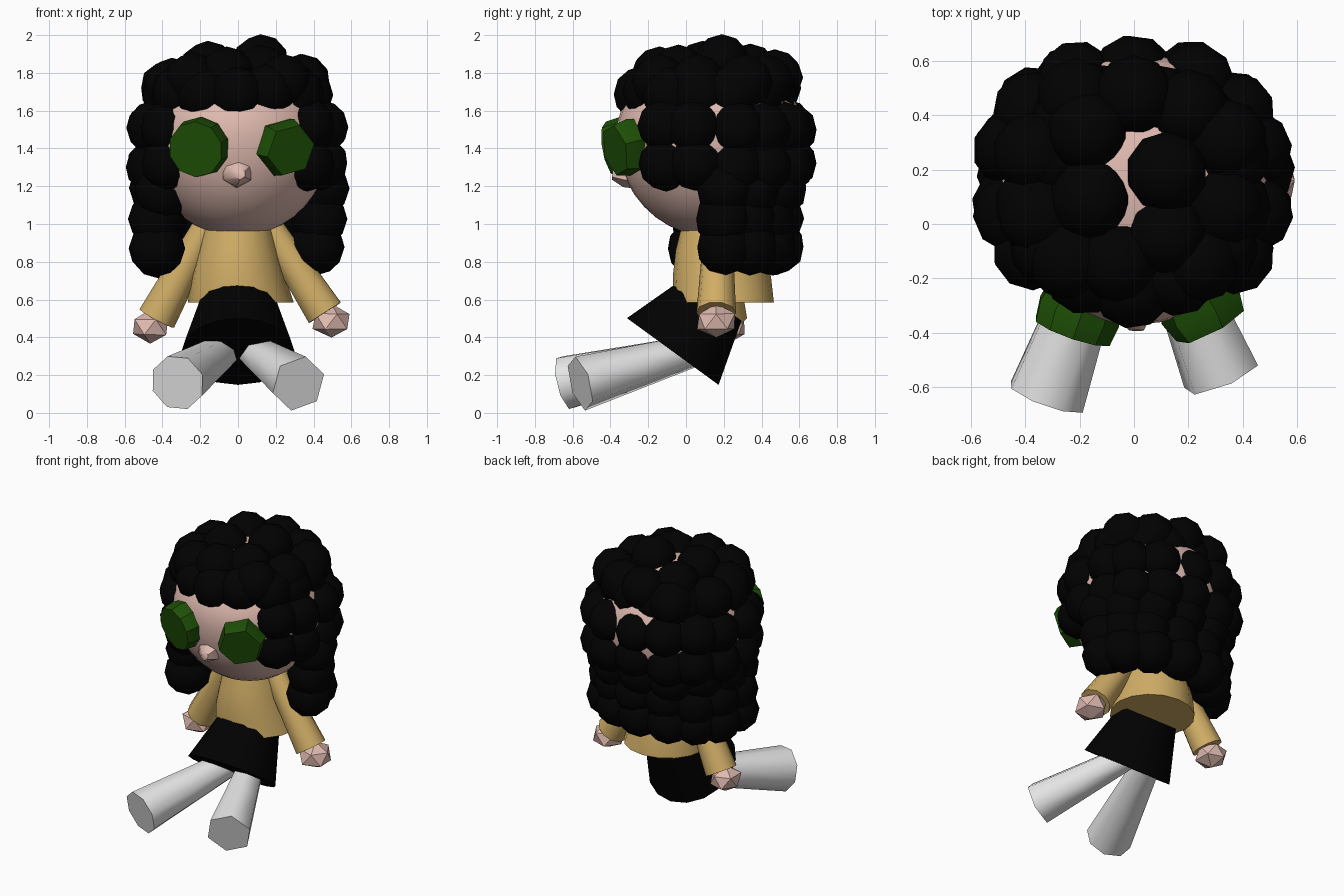
import bpy, bmesh, math, random
from mathutils import Vector, Matrix

if "Cube" in bpy.data.objects:
    bpy.data.objects.remove(bpy.data.objects["Cube"])

random.seed(4)


def material(name, rgb):
    m = bpy.data.materials.new(name)
    m.diffuse_color = (*rgb, 1)
    m.use_nodes = True
    m.node_tree.nodes["Principled BSDF"].inputs["Base Color"].default_value = m.diffuse_color
    return m


BLACK = material("black", (0.0003, 0.0003, 0.0003))
SKIN = material("skin pink", (0.74, 0.49, 0.43))
YELLOW = material("mustard", (0.64, 0.425, 0.135))
GREEN = material("dark green", (0.013, 0.08, 0.002))
WHITE = material("off white", (0.8, 0.8, 0.8))


def finish(name, bm, mat, angle=None):
    bmesh.ops.recalc_face_normals(bm, faces=bm.faces)
    me = bpy.data.meshes.new(name)
    bm.to_mesh(me)
    bm.free()
    me.materials.append(mat)
    ob = bpy.data.objects.new(name, me)
    bpy.context.collection.objects.link(ob)
    if angle:
        bpy.ops.object.select_all(action='DESELECT')
        bpy.context.view_layer.objects.active = ob
        ob.select_set(True)
        bpy.ops.object.shade_smooth_by_angle(angle=math.radians(angle))
    return ob


def loft(name, axis, rings, segs, mat, angle=None, spin=0.0):
    """Closed tube through rings (centre, rx, ry) standing square to the axis."""
    q = Vector(axis).to_track_quat('Z', 'Y')
    bm = bmesh.new()
    loops = []
    for c, rx, ry in rings:
        loop = []
        for i in range(segs):
            a = 2 * math.pi * i / segs + spin
            p = Vector(c) + q @ Vector((rx * math.cos(a), ry * math.sin(a), 0))
            loop.append(bm.verts.new(p))
        loops.append(loop)
    for a, b in zip(loops, loops[1:]):
        for i in range(segs):
            j = (i + 1) % segs
            bm.faces.new((a[i], a[j], b[j], b[i]))
    bm.faces.new(loops[0])
    bm.faces.new(loops[-1])
    return finish(name, bm, mat, angle)


def limb(name, start, end, r0, r1, segs, mat, spin=0.0):
    s, e = Vector(start), Vector(end)
    rings = [(s, r0, r0), (s.lerp(e, 0.5), (r0 + r1) / 2, (r0 + r1) / 2), (e, r1, r1)]
    return loft(name, e - s, rings, segs, mat, 70, spin)


# Head: round with a longer lower half
bm = bmesh.new()
bmesh.ops.create_uvsphere(bm, u_segments=32, v_segments=20, radius=1)
for v in bm.verts:
    v.co = Vector((v.co.x * 0.505, v.co.y * 0.5 + 0.13,
                   v.co.z * (0.39 if v.co.z > 0 else 0.54) + 1.475))
finish("head", bm, SKIN, 60)

# Nose: small blunt cone
loft("nose", (0, -1, 0.1), [((-0.005, -0.24, 1.275), 0.09, 0.09),
                            ((-0.005, -0.325, 1.275), 0.085, 0.08),
                            ((0.01, -0.39, 1.265), 0.03, 0.03)], 6, SKIN, 50, 0.5)

# Eyes: thick slanted buttons facing outwards
for name, face, axis, segs, r in (
        ("left_eye", (-0.225, -0.395, 1.395), (-0.32, -0.93, -0.18), 10, 0.15),
        ("right_eye", (0.28, -0.375, 1.39), (0.45, -0.87, -0.2), 6, 0.14)):
    f, d = Vector(face), Vector(axis).normalized()
    loft(name, d, [(f - d * 0.17, 0.14, 0.14), (f - d * 0.08, 0.16, 0.16), (f, r, r)],
         segs, GREEN, 25, 0.25)

# Hair: loose balls on the crown, then rows around the sides and back
hair = bmesh.new()


def ball(x, y, z, r=0.15, turn=True):
    rot = Matrix.Rotation(random.uniform(0, 3) if turn else 0, 4, 'Z')
    bmesh.ops.create_icosphere(hair, subdivisions=2, radius=r,
                               matrix=Matrix.Translation((x, y, z)) @ rot)


def squash(t, power):
    return math.copysign(abs(t) ** power, t)


def row(z, rx, ry, cy, first, last, count, power=1.0, r=0.15, closed=False):
    for i in range(count):
        a = math.radians(first + (last - first) * i / (count if closed else count - 1))
        j = [random.uniform(-0.012, 0.012) for _ in range(3)]
        ball(rx * squash(math.cos(a), power) + j[0],
             cy + ry * squash(math.sin(a), power) + j[1], z + j[2], r)


for x, y, z in ((0.12, 0.19, 1.855), (-0.17, 0.34, 1.805), (0.0, 0.47, 1.775), (0.34, 0.31, 1.75),
                (-0.16, 0.09, 1.82), (0.12, -0.04, 1.80), (-0.06, -0.14, 1.79),
                (0.2, 0.42, 1.75), (0.33, 0.06, 1.75), (-0.21, 0.46, 1.72), (-0.35, 0.03, 1.73),
                (-0.37, 0.26, 1.72), (0.24, -0.14, 1.75), (-0.24, -0.13, 1.76)):
    ball(x, y, z, 0.15, False)
row(1.69, 0.365, 0.34, 0.115, -90, 270, 13, closed=True)
row(1.51, 0.45, 0.4, 0.15, -37, 217, 11, 0.85, 0.145)
row(1.31, 0.45, 0.4, 0.15, -35, 215, 11, 0.85, 0.145)
row(1.18, 0.435, 0.35, 0.14, 8, 200, 8, 0.9)
row(1.02, 0.43, 0.335, 0.14, 8, 190, 8, 0.9)
row(0.87, 0.43, 0.335, 0.14, 8, 192, 8, 0.9)
finish("curly_hair", hair, BLACK, 60)

# Torso: flared shirt
loft("shirt", (0, 0, 1), [((0.015, 0.2, 0.585), 0.28, 0.265), ((0, 0.19, 0.72), 0.25, 0.26),
                          ((0, 0.18, 0.86), 0.215, 0.235), ((0, 0.17, 1.0), 0.18, 0.19)],
     16, YELLOW, 50)

# Arms and faceted hands
for name, side, wrist in (("left", -1, (-0.43, 0.22, 0.5)), ("right", 1, (0.46, 0.16, 0.53))):
    limb(name + "_arm", (0.17 * side, 0.17, 0.98), wrist, 0.075, 0.105, 10, YELLOW)
    bm = bmesh.new()
    bmesh.ops.create_icosphere(bm, subdivisions=1, radius=0.11)
    for v in bm.verts:
        k = random.uniform(0.92, 1.08)
        v.co = (Vector((v.co.x * k, v.co.y * k, v.co.z * k * 0.8))
                + Vector(wrist) + Vector((0.035 * side, 0, -0.045)))
    finish(name + "_hand", bm, SKIN)

# Skirt: cone tilted forward over the lap
loft("skirt", (0, 0.59, 0.81), [((0, -0.07, 0.325), 0.3, 0.3), ((0, 0.14, 0.6), 0.2, 0.19)],
     16, BLACK, 50)

# Legs stretched forward
limb("left_leg", (-0.08, 0.03, 0.325), (-0.32, -0.635, 0.16), 0.09, 0.15, 8, WHITE, 0.3)
limb("right_leg", (0.08, 0.03, 0.325), (0.32, -0.56, 0.155), 0.09, 0.15, 6, WHITE, 0.35)
